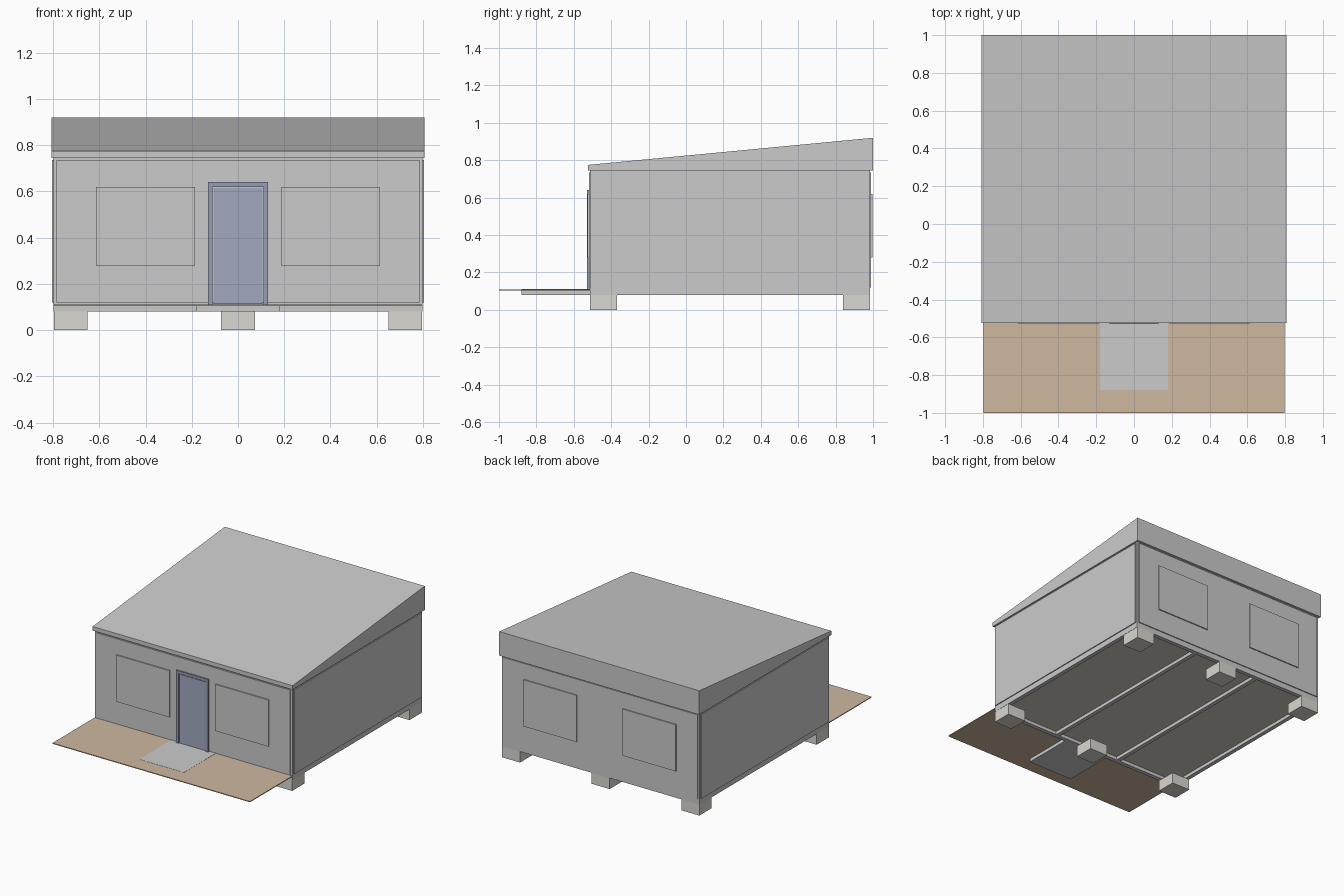
import bpy, bmesh

if "Cube" in bpy.data.objects:
    bpy.data.objects.remove(bpy.data.objects["Cube"])


def material(name, rgb):
    m = bpy.data.materials.new(name)
    m.diffuse_color = (*rgb, 1)
    m.use_nodes = True
    m.node_tree.nodes["Principled BSDF"].inputs["Base Color"].default_value = m.diffuse_color
    return m


wood = material("deck_wood", (0.62, 0.48, 0.35))
pale = material("pale_block", (0.70, 0.69, 0.64))
floor_mat = material("floor_board", (0.66, 0.62, 0.54))
blue = material("door_blue", (0.30, 0.34, 0.45))
blue_light = material("door_panel_blue", (0.36, 0.40, 0.53))


def finish(name, bm, mat):
    bmesh.ops.recalc_face_normals(bm, faces=bm.faces)
    me = bpy.data.meshes.new(name)
    bm.to_mesh(me)
    bm.free()
    ob = bpy.data.objects.new(name, me)
    bpy.context.collection.objects.link(ob)
    if mat:
        me.materials.append(mat)
    return ob


def box(name, x, y, z, mat=None):
    bm = bmesh.new()
    bmesh.ops.create_cube(bm, size=1)
    for v in bm.verts:
        v.co = [r[0] if c < 0 else r[1] for c, r in zip(v.co, (x, y, z))]
    return finish(name, bm, mat)


def prism(name, profile, x0, x1, mat=None):
    """Extrude a (y, z) profile along x."""
    bm = bmesh.new()
    f = bm.faces.new([bm.verts.new((x0, y, z)) for y, z in profile])
    ext = bmesh.ops.extrude_face_region(bm, geom=[f])["geom"]
    bmesh.ops.translate(bm, vec=(x1 - x0, 0, 0),
                        verts=[g for g in ext if isinstance(g, bmesh.types.BMVert)])
    return finish(name, bm, mat)


W, YF, YB = 0.797, -0.512, 0.983   # half width, front and back of body
Z0, ZF, ZT = 0.08, 0.105, 0.745    # frame bottom, floor level, wall top

# Foundation blocks: three at the front, three at the back
for row, y in (("front", (-0.512, -0.37)), ("back", (0.84, 0.983))):
    for side, x in (("left", -0.723), ("middle", 0), ("right", 0.723)):
        box(f"{row}_{side}_foot", (x - 0.0725, x + 0.0725), y, (0, Z0), pale)

# Floor frame: perimeter beams and joists
B = 0.03
box("front_beam", (-W, W), (YF, YF + B), (Z0, ZF))
box("back_beam", (-W, W), (YB - B, YB), (Z0, ZF))
for i, x in enumerate((-W + B / 2, -0.266, 0.266, W - B / 2)):
    box(f"floor_joist_{i + 1}", (x - B / 2, x + B / 2), (YF + B, YB - B), (Z0, ZF))
box("floor", (-W + 0.002, W - 0.002), (YF + 0.002, YB - 0.002), (ZF - 0.001, 0.112), floor_mat)

# Wall body
box("walls", (-W, W), (YF, YB), (ZF, ZT))

# Cladding panels, inset from the corners
I, T = 0.013, 0.007
cz = (0.12, 0.735)
box("front_cladding", (-W + I, W - I), (YF - T, YF), cz)
box("back_cladding", (-W + I, W - I), (YB, YB + T), cz)
box("right_cladding", (W, W + T), (YF + I, YB - I), cz)
box("left_cladding", (-W - T, -W), (YF + I, YB - I), cz)

# Window shutters, two at the front and two at the back
for s, side in ((-1, "left"), (1, "right")):
    x = sorted((s * 0.185, s * 0.615))
    box(f"front_{side}_window", x, (-0.527, YF - T), (0.28, 0.62))
    box(f"back_{side}_window", x, (YB + T, 0.998), (0.28, 0.62))

# Door with frame
for s, side in ((-1, "left"), (1, "right")):
    box(f"{side}_door_jamb", sorted((s * 0.11, s * 0.13)), (-0.529, YF), (ZF, 0.64), blue)
box("door_head", (-0.11, 0.11), (-0.529, YF), (0.62, 0.64), blue)
box("door_panel", (-0.105, 0.105), (-0.524, YF), (0.113, 0.615), blue_light)

# Mono-pitch roof, rising to the back
prism("roof", [(-0.523, ZT), (1.0, ZT), (1.0, 0.92), (-0.523, 0.775)], -0.807, 0.807)

# Deck and entrance step
box("deck", (-0.797, 0.797), (-1.0, YF), (0.104, 0.11), wood)
box("entrance_step", (-0.18, 0.18), (-0.88, YF), (Z0, 0.111))
